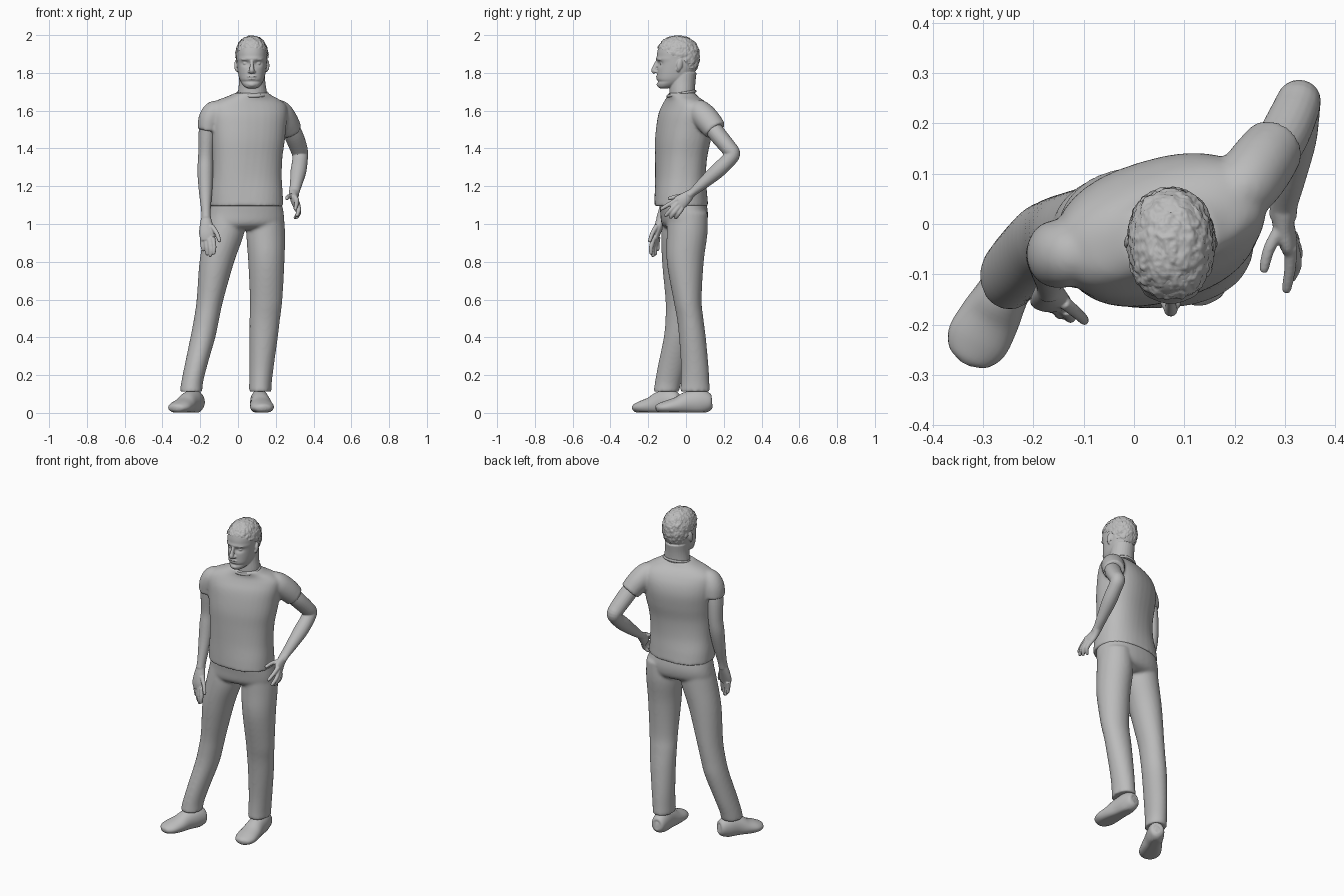
import bpy, bmesh, math, random
from mathutils import Vector, Matrix, noise

random.seed(4)
grey = bpy.data.materials.new("matte grey")
grey.diffuse_color = (0.5, 0.5, 0.5, 1)


def finish(name, bm, angle=50):
    bmesh.ops.recalc_face_normals(bm, faces=bm.faces)
    me = bpy.data.meshes.new(name)
    bm.to_mesh(me)
    bm.free()
    ob = bpy.data.objects.new(name, me)
    bpy.context.collection.objects.link(ob)
    me.materials.append(grey)
    bpy.context.view_layer.objects.active = ob
    ob.select_set(True)
    bpy.ops.object.shade_smooth_by_angle(angle=math.radians(angle))
    ob.select_set(False)
    return ob


def fuse(name, parts, voxel, smooth):
    """Join overlapping parts into one continuous smooth skin."""
    bpy.ops.object.select_all(action='DESELECT')
    for p in parts:
        p.modifiers.clear()
        p.select_set(True)
    bpy.context.view_layer.objects.active = parts[0]
    bpy.ops.object.join()
    ob = parts[0]
    ob.name = name
    rm = ob.modifiers.new("skin", 'REMESH')
    rm.mode, rm.voxel_size, rm.use_smooth_shade = 'VOXEL', voxel, True
    sm = ob.modifiers.new("soften", 'SMOOTH')
    sm.factor, sm.iterations = 0.5, smooth
    ob.select_set(False)


def spline(rows, steps):
    """Catmull-Rom interpolation of rows of numbers."""
    out = []
    for i in range(len(rows) - 1):
        p0, p1, p2 = rows[max(i - 1, 0)], rows[i], rows[i + 1]
        p3 = rows[min(i + 2, len(rows) - 1)]
        for k in range(steps):
            t = k / steps
            out.append([0.5 * (2 * b + (c - a) * t + (2 * a - 5 * b + 4 * c - d) * t * t
                               + (3 * b - a - 3 * c + d) * t ** 3)
                        for a, b, c, d in zip(p0, p1, p2, p3)])
    return out + [list(rows[-1])]


def skin(bm, rings):
    loops = [[bm.verts.new(p) for p in r] for r in rings]
    n = len(loops[0])
    for a, b in zip(loops, loops[1:]):
        for i in range(n):
            bm.faces.new((a[i], a[(i + 1) % n], b[(i + 1) % n], b[i]))
    bm.faces.new(loops[0])
    bm.faces.new(loops[-1])


def loft(name, rows, n=36, steps=5, power=2.0, tweak=None):
    """Horizontal rings: z, centre x, centre y, half width, half depth, yaw in degrees."""
    rings = []
    for z, cx, cy, a, b, yaw in spline(rows, steps):
        c, s = math.cos(math.radians(yaw)), math.sin(math.radians(yaw))
        ring = []
        for i in range(n):
            t = 2 * math.pi * i / n
            u = a * math.copysign(abs(math.cos(t)) ** (2 / power), math.cos(t))
            v = b * math.copysign(abs(math.sin(t)) ** (2 / power), math.sin(t))
            p = Vector((cx + u * c - v * s, cy + u * s + v * c, z))
            ring.append(tweak(p) if tweak else p)
        rings.append(ring)
    bm = bmesh.new()
    skin(bm, rings)
    return finish(name, bm)


def tube_into(bm, rows, n=20, steps=5, ref=(0, 1, 0), floor=None):
    """Rings across a path: x, y, z, radius along the side, radius along ref."""
    pts = spline(rows, steps)
    rings = []
    for i, p in enumerate(pts):
        q, r = pts[max(i - 1, 0)], pts[min(i + 1, len(pts) - 1)]
        t = (Vector(r[:3]) - Vector(q[:3])).normalized()
        side = t.cross(Vector(ref)).normalized()
        up = side.cross(t)
        ring = []
        for k in range(n):
            w = 2 * math.pi * k / n
            v = Vector(p[:3]) + side * (p[3] * math.cos(w)) + up * (p[4] * math.sin(w))
            if floor is not None:
                v.z = max(v.z, floor)
            ring.append(v)
        rings.append(ring)
    skin(bm, rings)


def tube(name, rows, **kw):
    bm = bmesh.new()
    tube_into(bm, rows, **kw)
    return finish(name, bm)


def blob(name, loc, size, rot=(0, 0, 0)):
    bm = bmesh.new()
    bmesh.ops.create_uvsphere(bm, u_segments=20, v_segments=12, radius=1)
    m = Matrix.Rotation(rot[2], 4, 'Z') @ Matrix.Rotation(rot[0], 4, 'X')
    bmesh.ops.transform(bm, verts=bm.verts, matrix=Matrix.Translation(loc) @ m @ Matrix.Diagonal((*size, 1)))
    return finish(name, bm)


# Shirt: body with the left shoulder further back, fused with the sleeves
body = loft("shirt_body", [
    (1.095, 0.044, -0.025, 0.196, 0.143, 1), (1.16, 0.044, -0.027, 0.193, 0.138, 4),
    (1.25, 0.046, -0.029, 0.186, 0.130, 10), (1.35, 0.048, -0.026, 0.188, 0.130, 14),
    (1.44, 0.050, -0.017, 0.199, 0.137, 16), (1.52, 0.050, -0.008, 0.208, 0.136, 17),
    (1.58, 0.052, -0.005, 0.214, 0.125, 18), (1.625, 0.054, -0.005, 0.208, 0.105, 18),
    (1.655, 0.058, -0.010, 0.172, 0.088, 17), (1.675, 0.065, -0.019, 0.124, 0.077, 13),
    (1.695, 0.073, -0.024, 0.086, 0.072, 3)], power=2.35)
right_sleeve = tube("right_sleeve", [
    (-0.070, -0.050, 1.610, 0.040, 0.045), (-0.120, -0.060, 1.595, 0.060, 0.062),
    (-0.150, -0.060, 1.555, 0.060, 0.068), (-0.161, -0.058, 1.495, 0.054, 0.065)])
left_sleeve = tube("left_sleeve", [
    (0.170, 0.040, 1.610, 0.045, 0.045), (0.215, 0.070, 1.595, 0.064, 0.064),
    (0.250, 0.114, 1.550, 0.066, 0.068), (0.281, 0.157, 1.495, 0.060, 0.062)])
fuse("shirt", [body, right_sleeve, left_sleeve], 0.008, 8)

# Collar band, higher at the nape
tube("collar", [(0.075 + 0.081 * math.cos(a), -0.024 + 0.073 * math.sin(a),
                 1.690 + 0.013 * math.sin(a), 0.006, 0.008)
                for a in [math.pi * k / 8 for k in range(17)]], n=10, steps=2, ref=(0, 0, 1))

# Trousers: hips fused with both legs
hips = loft("trouser_hips", [
    (1.13, 0.044, -0.020, 0.182, 0.124, 2), (1.06, 0.043, -0.010, 0.199, 0.125, 4),
    (1.01, 0.040, -0.010, 0.204, 0.119, 6), (0.985, 0.037, -0.010, 0.196, 0.102, 8),
    (0.97, 0.035, -0.008, 0.170, 0.070, 10)], power=2.35)
right_leg = loft("right_leg", [
    (1.06, -0.058, -0.020, 0.095, 0.102, 0), (0.95, -0.073, -0.026, 0.105, 0.104, 0),
    (0.80, -0.112, -0.030, 0.092, 0.097, 0), (0.60, -0.148, -0.026, 0.071, 0.083, 0),
    (0.50, -0.166, -0.030, 0.067, 0.079, 0), (0.40, -0.186, -0.040, 0.066, 0.078, 0),
    (0.25, -0.223, -0.074, 0.060, 0.075, 0), (0.16, -0.243, -0.095, 0.058, 0.070, 0),
    (0.112, -0.248, -0.104, 0.060, 0.068, 0)], n=28)
left_leg = loft("left_leg", [
    (1.06, 0.152, 0.008, 0.090, 0.106, 0), (0.95, 0.147, 0.006, 0.102, 0.108, 0),
    (0.80, 0.150, -0.004, 0.096, 0.098, 0), (0.60, 0.149, 0.008, 0.086, 0.075, 0),
    (0.50, 0.142, 0.022, 0.081, 0.070, 0), (0.40, 0.136, 0.034, 0.075, 0.071, 0),
    (0.25, 0.125, 0.046, 0.065, 0.073, 0), (0.16, 0.119, 0.048, 0.060, 0.076, 0),
    (0.112, 0.117, 0.048, 0.060, 0.080, 0)], n=28)
fuse("trousers", [hips, right_leg, left_leg], 0.008, 10)


# Shoes: one profile laid along heel-to-toe
def shoe(name, heel, toe):
    prof = [(0, 0.055, 0.012, 0.02), (0.03, 0.055, 0.038, 0.045), (0.2, 0.058, 0.049, 0.066),
            (0.42, 0.052, 0.052, 0.062), (0.62, 0.038, 0.060, 0.046), (0.82, 0.030, 0.062, 0.034),
            (0.95, 0.026, 0.044, 0.023), (1, 0.024, 0.014, 0.012)]
    tube(name, [(heel[0] + (toe[0] - heel[0]) * t, heel[1] + (toe[1] - heel[1]) * t, z, w, h)
                for t, z, w, h in prof], n=24, ref=(0, 0, 1), floor=0.003)


shoe("right_shoe", (-0.205, -0.035), (-0.335, -0.276))
shoe("left_shoe", (0.108, 0.137), (0.133, -0.160))


# Palm plus five fingers given as (base, knuckle, tip)
def hand(name, palm, fingers, ref):
    bm = bmesh.new()
    tube_into(bm, palm, n=16, ref=ref)
    for base, mid, tip in fingers:
        end = Vector(tip) + (Vector(tip) - Vector(mid)).normalized() * 0.007
        tube_into(bm, [(*base, 0.0135, 0.0135), (*mid, 0.012, 0.012),
                       (*tip, 0.0095, 0.0095), (*end, 0.003, 0.003)], n=10, steps=4, ref=ref)
    return finish(name, bm)


# Arms fused with hands
right_arm = tube("right_arm", [
    (-0.158, -0.062, 1.54, 0.045, 0.05), (-0.165, -0.055, 1.46, 0.045, 0.050),
    (-0.170, -0.052, 1.36, 0.041, 0.045), (-0.173, -0.062, 1.28, 0.042, 0.044),
    (-0.172, -0.085, 1.18, 0.036, 0.036), (-0.170, -0.115, 1.08, 0.026, 0.028),
    (-0.169, -0.130, 1.03, 0.025, 0.028)])
left_arm = tube("left_arm", [
    (0.268, 0.125, 1.53, 0.045, 0.045), (0.295, 0.170, 1.47, 0.046, 0.050),
    (0.320, 0.224, 1.405, 0.043, 0.047), (0.328, 0.246, 1.372, 0.041, 0.043),
    (0.328, 0.222, 1.335, 0.040, 0.041), (0.320, 0.165, 1.28, 0.040, 0.042),
    (0.308, 0.090, 1.215, 0.031, 0.033), (0.298, 0.040, 1.172, 0.022, 0.028),
    (0.296, 0.015, 1.152, 0.021, 0.028)], ref=(1, 0, 0))
right_hand = hand("right_hand", [
    (-0.169, -0.122, 1.05, 0.022, 0.025), (-0.168, -0.140, 1.00, 0.034, 0.024),
    (-0.165, -0.155, 0.95, 0.042, 0.020), (-0.160, -0.162, 0.915, 0.036, 0.014)],
     [((-0.140, -0.155, 0.99), (-0.112, -0.178, 0.95), (-0.098, -0.192, 0.910)),
      ((-0.134, -0.170, 0.93), (-0.126, -0.184, 0.88), (-0.128, -0.186, 0.845)),
      ((-0.153, -0.165, 0.92), (-0.146, -0.178, 0.87), (-0.146, -0.175, 0.832)),
      ((-0.171, -0.157, 0.92), (-0.166, -0.165, 0.875), (-0.163, -0.162, 0.840)),
      ((-0.190, -0.148, 0.93), (-0.188, -0.152, 0.89), (-0.184, -0.150, 0.862))], (0, 1, 0))
left_hand = hand("left_hand", [
    (0.297, 0.030, 1.165, 0.022, 0.026), (0.297, 0.000, 1.138, 0.033, 0.022),
    (0.305, -0.030, 1.115, 0.040, 0.019), (0.310, -0.050, 1.10, 0.032, 0.014)],
     [((0.290, -0.010, 1.150), (0.268, -0.050, 1.145), (0.258, -0.090, 1.135)),
      ((0.312, -0.045, 1.130), (0.310, -0.088, 1.105), (0.303, -0.130, 1.080)),
      ((0.315, -0.045, 1.110), (0.322, -0.080, 1.075), (0.312, -0.108, 1.045)),
      ((0.316, -0.035, 1.095), (0.324, -0.062, 1.062), (0.310, -0.082, 1.035)),
      ((0.312, -0.020, 1.085), (0.318, -0.040, 1.055), (0.302, -0.055, 1.032))], (1, 0, 0))
fuse("right_arm", [right_arm, right_hand], 0.004, 4)
fuse("left_arm", [left_arm, left_hand], 0.004, 4)

# Neck and head
HX = 0.073
neck = loft("neck", [(1.64, HX, -0.020, 0.082, 0.070, 0), (1.70, 0.076, -0.020, 0.076, 0.068, 0),
                     (1.75, 0.075, -0.018, 0.070, 0.068, 0), (1.80, HX, -0.012, 0.068, 0.068, 0)], n=28)


def face(p):
    """Press in the eye sockets and the fold below the lips, lift the brow."""
    if p.y < -0.08:
        for side in (-1, 1):
            d = ((p.x - HX - side * 0.033) / 0.020) ** 2 + ((p.z - 1.850) / 0.014) ** 2
            p.y += 0.014 * math.exp(-d)
        p.y -= 0.005 * math.exp(-((p.z - 1.874) / 0.010) ** 2)
        p.y += 0.006 * math.exp(-((p.z - 1.754) / 0.007) ** 2)
    return p


features = [loft("head", [
    (1.718, HX, -0.118, 0.020, 0.020, 0), (1.726, HX, -0.106, 0.038, 0.042, 0),
    (1.745, HX, -0.086, 0.054, 0.066, 0), (1.770, HX, -0.066, 0.066, 0.088, 0),
    (1.80, HX, -0.054, 0.073, 0.099, 0), (1.835, HX, -0.045, 0.078, 0.107, 0),
    (1.87, HX, -0.044, 0.080, 0.110, 0), (1.91, HX, -0.043, 0.081, 0.109, 0),
    (1.95, HX, -0.043, 0.072, 0.096, 0), (1.975, HX, -0.043, 0.052, 0.072, 0),
    (1.987, HX, -0.043, 0.020, 0.03, 0)], n=56, steps=6, power=2.2, tweak=face), neck]

# Nose, lips, chin, eyes, brows and ears
features += [
    tube("nose", [(HX, -0.148, 1.874, 0.009, 0.006), (HX, -0.156, 1.852, 0.009, 0.010),
                  (HX, -0.166, 1.825, 0.012, 0.013), (HX, -0.170, 1.812, 0.014, 0.014),
                  (HX, -0.163, 1.799, 0.011, 0.009)], n=16),
    blob("upper_lip", (HX, -0.150, 1.781), (0.026, 0.010, 0.005)),
    blob("lower_lip", (HX, -0.147, 1.769), (0.022, 0.011, 0.006)),
    blob("chin", (HX, -0.140, 1.738), (0.024, 0.016, 0.014))]
for s in (-1, 1):
    features += [
        blob("eye", (HX + s * 0.033, -0.130, 1.850), (0.014, 0.010, 0.008)),
        blob("brow", (HX + s * 0.034, -0.140, 1.871), (0.024, 0.010, 0.006), (0, 0, s * 0.35)),
        blob("nostril", (HX + s * 0.013, -0.155, 1.806), (0.008, 0.013, 0.008)),
        blob("ear", (HX + s * 0.083, -0.033, 1.842), (0.009, 0.016, 0.030), (-0.2, 0, s * 0.35)),
        blob("ear_lobe", (HX + s * 0.079, -0.041, 1.817), (0.007, 0.010, 0.012))]
fuse("head", features, 0.0035, 3)


# Short hair: shell over the skull with a hairline and rough surface
def hairline(y):
    t = min(max((y + 0.145) / 0.10, 0), 1)
    return 1.930 - 0.055 * t - 0.09 * min(max((y + 0.02) / 0.06, 0), 1)


bm = bmesh.new()
bmesh.ops.create_icosphere(bm, subdivisions=6, radius=1)
for v in bm.verts:
    d = v.co.normalized()
    box = Vector([math.copysign(abs(c) ** 0.88, c) for c in d])
    v.co = Vector((HX, -0.043, 1.885)) + Vector((box.x * 0.083, box.y * 0.112, box.z * 0.108))
    v.co += d * (0.005 * noise.noise(v.co * 55) + 0.003 * noise.noise(v.co * 130) + 0.003)
bmesh.ops.delete(bm, geom=[v for v in bm.verts if v.co.z < hairline(v.co.y)], context='VERTS')
finish("hair", bm)
